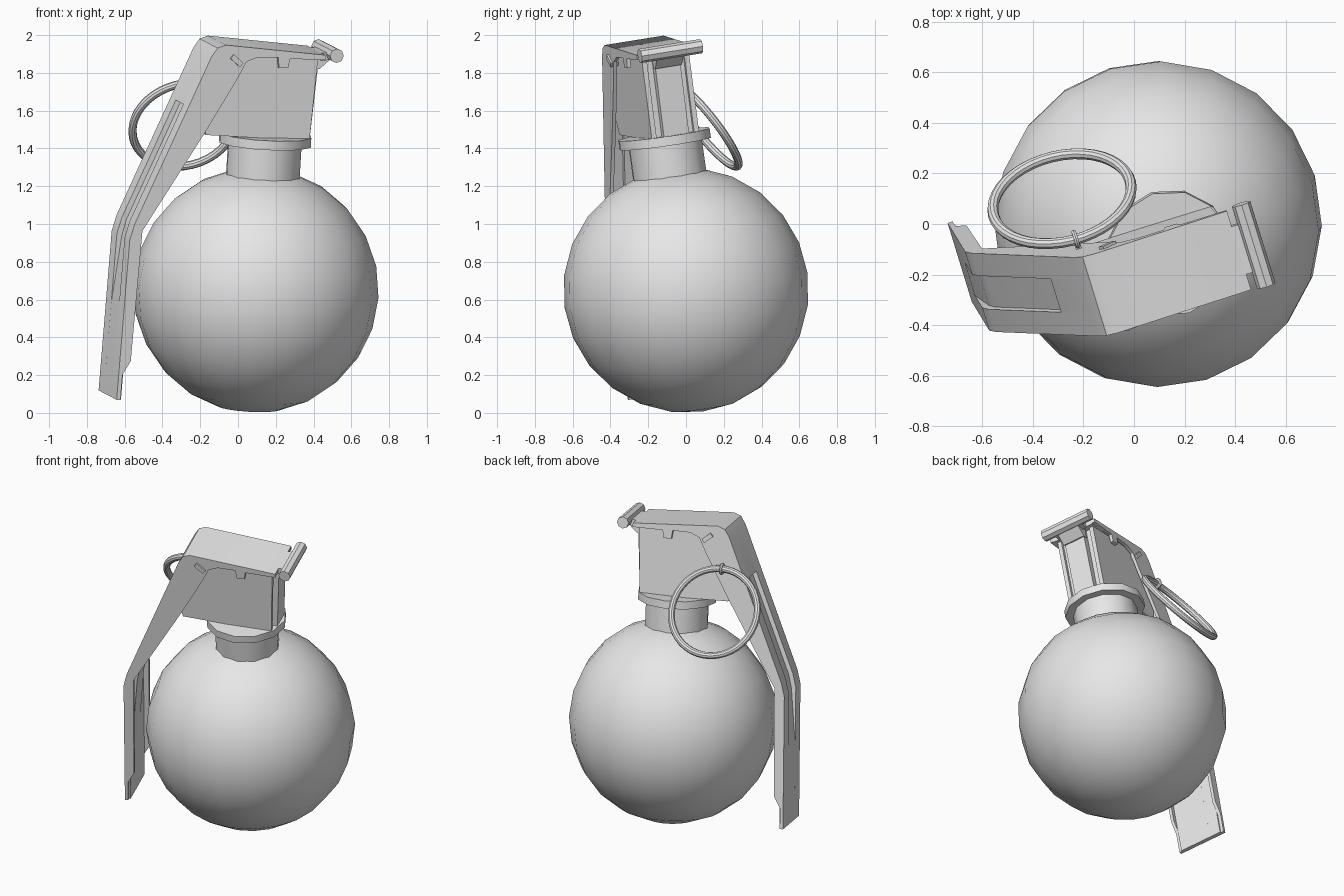
import bpy, bmesh, math
from mathutils import Vector, Matrix

if "Cube" in bpy.data.objects:
    bpy.data.objects.remove(bpy.data.objects["Cube"])

# Tilted frame of the whole object: along the lever, across it, and up the neck
UP = Vector((0.06, -0.14, 0.99)).normalized()
ACROSS = Vector((-0.29, 0.945, 0.15))
ACROSS = (ACROSS - UP * ACROSS.dot(UP)).normalized()
ALONG = ACROSS.cross(UP)
FRAME = Matrix((ALONG, ACROSS, UP)).transposed().to_4x4()
FRAME.translation = Vector((0.095, 0.0, 0.65))

grey = bpy.data.materials.new("plain_grey")
grey.diffuse_color = (0.8, 0.8, 0.8, 1)
grey.use_nodes = True
grey.node_tree.nodes["Principled BSDF"].inputs["Base Color"].default_value = grey.diffuse_color


def finish(obj, name, matrix=FRAME):
    obj.name = name
    obj.data.transform(matrix)
    obj.data.materials.clear()
    obj.data.materials.append(grey)
    bpy.ops.object.select_all(action='DESELECT')
    obj.select_set(True)
    bpy.context.view_layer.objects.active = obj
    bpy.ops.object.shade_smooth_by_angle(angle=math.radians(35))
    return obj


def prism(name, profile, b0, b1):
    """Extrude an (along, up) outline across the lever from b0 to b1."""
    bm = bmesh.new()
    face = bm.faces.new([bm.verts.new((a, b0, c)) for a, c in profile])
    out = bmesh.ops.extrude_face_region(bm, geom=[face])
    moved = [v for v in out['geom'] if isinstance(v, bmesh.types.BMVert)]
    bmesh.ops.translate(bm, verts=moved, vec=(0, b1 - b0, 0))
    bmesh.ops.recalc_face_normals(bm, faces=bm.faces)
    mesh = bpy.data.meshes.new(name)
    bm.to_mesh(mesh)
    bm.free()
    obj = bpy.data.objects.new(name, mesh)
    bpy.context.collection.objects.link(obj)
    return finish(obj, name)


def offset(path, d):
    """Shift an open path to its right by d, with mitred corners."""
    pts = [Vector(p) for p in path]
    normals = []
    for p, q in zip(pts, pts[1:]):
        t = (q - p).normalized()
        normals.append(Vector((t.y, -t.x)))
    res = []
    for i, p in enumerate(pts):
        n0 = normals[max(i - 1, 0)]
        n1 = normals[min(i, len(normals) - 1)]
        res.append(tuple(p + (n0 + n1) * d / (1 + n0.dot(n1))))
    return res


def strip(name, path, b0, b1, thick=0.03):
    return prism(name, path + offset(path, thick)[::-1], b0, b1)


def cylinder(name, r, c0, c1, sides):
    bpy.ops.mesh.primitive_cylinder_add(vertices=sides, radius=r, depth=c1 - c0,
                                        location=(0, 0, 0))
    shift = Matrix.Translation((0, 0, (c0 + c1) / 2))
    return finish(bpy.context.object, name, FRAME @ shift)


# Round body, neck and collar
bpy.ops.mesh.primitive_uv_sphere_add(segments=20, ring_count=12, radius=0.65)
finish(bpy.context.object, "round_body")
cylinder("neck", 0.2, 0.5, 0.80, 12)
cylinder("collar", 0.25, 0.785, 0.835, 12)

# Head block with a narrower post on its end
prism("head_block", [(-0.37, 0.845), (0.185, 0.825), (0.205, 1.275), (-0.28, 1.29),
                     (-0.42, 1.0)], -0.132, 0.132)
prism("head_post", [(0.17, 0.83), (0.225, 0.83), (0.25, 1.27), (0.17, 1.27)], -0.07, 0.07)
for s in (-1, 1):
    prism("head_rib", [(0.17, 0.83), (0.205, 0.83), (0.225, 1.27), (0.17, 1.27)],
          s * 0.105, s * 0.132)

# Lever: outer plate with a shallow groove down the middle
outer = [(-0.786, -0.575), (-0.767, 0.28), (-0.745, 0.367), (-0.375, 1.27),
         (-0.345, 1.316), (-0.30, 1.333), (0.255, 1.288)]
grooved = [(-0.786, -0.575), (-0.775, -0.09), (-0.739, 0.27), (-0.719, 0.357),
           (-0.460, 0.988), (-0.486, 0.999)] + outer[3:]
strip("lever_plate_front", outer, -0.145, -0.07)
strip("lever_plate_back", outer, 0.07, 0.145)
strip("lever_groove", grooved, -0.07, 0.07)

# Lever side skirts with the small tab under the top edge
inner = [(0.255, 1.262), (0.06, 1.265), (0.052, 1.215), (0.002, 1.215), (-0.006, 1.27),
         (-0.12, 1.27), (-0.18, 1.245), (-0.227, 1.149), (-0.384, 0.867), (-0.70, 0.331),
         (-0.721, -0.368), (-0.762, -0.44), (-0.765, -0.575)]
for s in (-1, 1):
    prism("lever_skirt", outer + inner, s * 0.145, s * 0.165)

# Hinge tongue and hinge pin
strip("hinge_tongue", [(0.25, 1.288), (0.32, 1.295)], -0.1, 0.1, 0.04)
prism("hinge_hook", [(0.225, 1.2), (0.255, 1.2), (0.32, 1.26), (0.29, 1.285), (0.22, 1.27)],
      -0.075, 0.075)
prism("hinge_pin", [(0.317 + 0.038 * math.cos(i * math.pi / 4),
                     1.285 + 0.038 * math.sin(i * math.pi / 4)) for i in range(8)],
      -0.168, 0.175)

# Safety pin through the lever
prism("safety_pin", [(-0.272, 1.262), (-0.255, 1.285), (-0.200, 1.240), (-0.217, 1.217)],
      -0.176, 0.176)

# Pull ring, its eye and the short shank to the lever
tilt = Vector((-0.19, 0.77, 0.61)).to_track_quat('Z', 'Y').to_matrix().to_4x4()
bpy.ops.mesh.primitive_torus_add(major_segments=40, minor_segments=10,
                                 major_radius=0.279, minor_radius=0.022)
finish(bpy.context.object, "pull_ring",
       Matrix.Translation((-0.285, 0.1, 1.525)) @ tilt)
bpy.ops.mesh.primitive_torus_add(major_segments=16, minor_segments=6,
                                 major_radius=0.029, minor_radius=0.01)
finish(bpy.context.object, "ring_eye",
       Matrix.Translation((-0.23, -0.06, 1.745)) @ FRAME.to_3x3().to_4x4()
       @ Matrix.Rotation(math.pi / 2, 4, 'Y'))
prism("ring_shank", [(-0.358, 1.06), (-0.334, 1.06), (-0.334, 1.084), (-0.358, 1.084)],
      0.12, 0.178)
